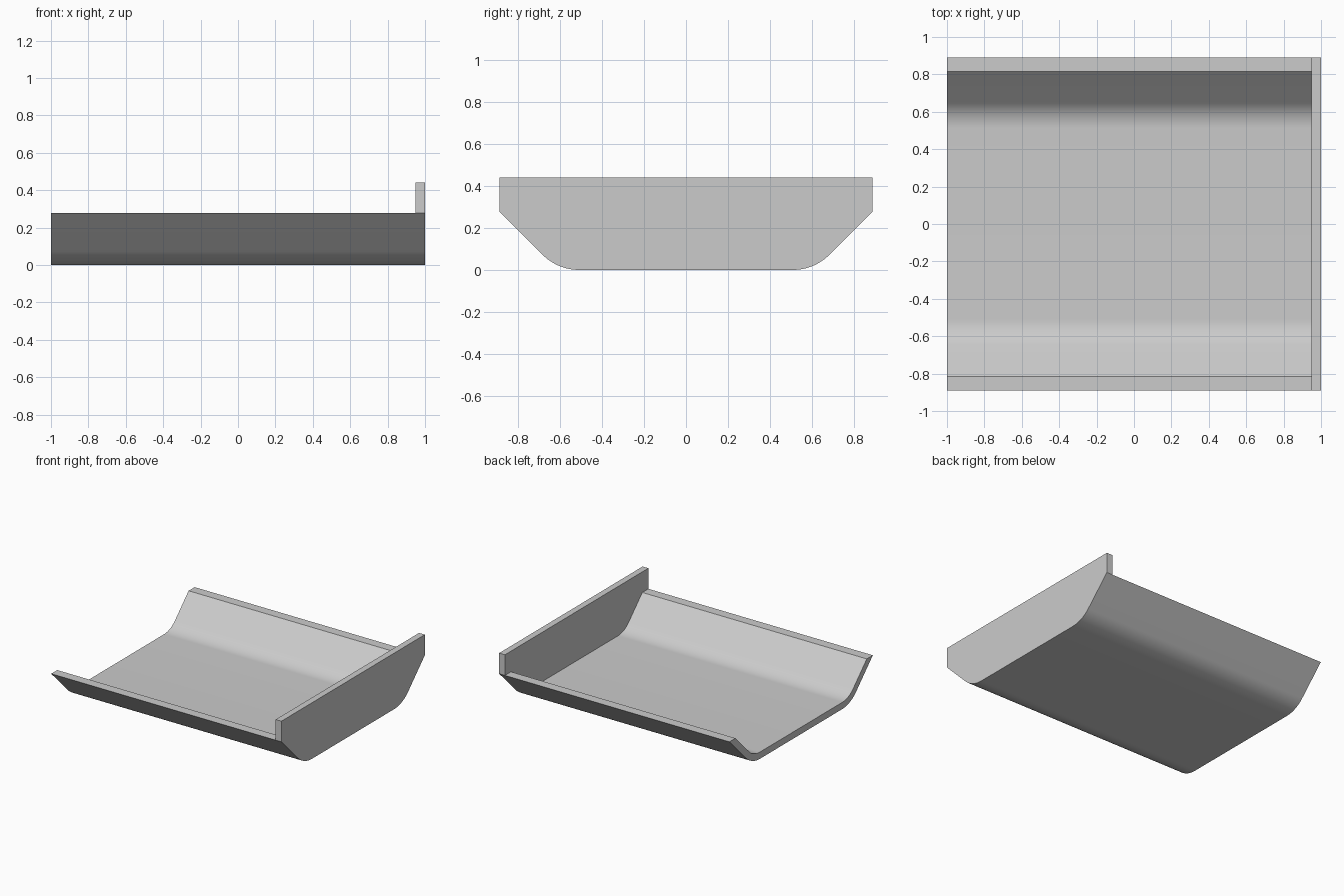
import bpy, bmesh, math

if "Cube" in bpy.data.objects:
    bpy.data.objects.remove(bpy.data.objects["Cube"])

HALF_Y, RIM_Z, TOP_Z = 0.89, 0.278, 0.44
THICK, RADIUS, STEPS = 0.053, 0.245, 12
BACK, SEAM, END = -1.0, 0.95, 1.0

# Plain grey
grey = bpy.data.materials.new("light_grey")
grey.use_nodes = True
colour = (0.6, 0.6, 0.6, 1)
grey.diffuse_color = colour
grey.node_tree.nodes["Principled BSDF"].inputs["Base Color"].default_value = colour


def section(offset):
    """Channel section with 45 degree sides, offset inward from the outside."""
    centre = HALF_Y - RIM_Z - RADIUS * math.tan(math.pi / 8)
    r = RADIUS - offset
    half = []
    for i in range(STEPS + 1):
        a = math.pi / 4 * i / STEPS
        half.append((centre + r * math.sin(a), RADIUS - r * math.cos(a)))
    half.append((HALF_Y - offset * math.sqrt(2), RIM_Z))
    return [(-y, z) for y, z in reversed(half)] + half


bm = bmesh.new()


def row(points, x):
    return [bm.verts.new((x, y, z)) for y, z in points]


def strip(a, b):
    for i in range(len(a) - 1):
        bm.faces.new((a[i], a[i + 1], b[i + 1], b[i]))


outer, inner = section(0), section(THICK)
top = [(HALF_Y, TOP_Z), (-HALF_Y, TOP_Z)]
out_back, out_seam, out_end = (row(outer, x) for x in (BACK, SEAM, END))
in_back, in_seam = row(inner, BACK), row(inner, SEAM)
top_seam, top_end = row(top, SEAM), row(top, END)

# Channel: outside, inside, open end and rims
strip(out_back, out_seam)
strip(out_seam, out_end)
strip(in_back, in_seam)
strip(out_back, in_back)
for i in (0, -1):
    bm.faces.new((out_back[i], out_seam[i], in_seam[i], in_back[i]))

# End panel: outer face, inner face and upper edges
bm.faces.new(out_end + top_end)
bm.faces.new([out_seam[0]] + in_seam + [out_seam[-1]] + top_seam)
strip([out_seam[-1]] + top_seam + [out_seam[0]],
      [out_end[-1]] + top_end + [out_end[0]])

bmesh.ops.recalc_face_normals(bm, faces=bm.faces)
mesh = bpy.data.meshes.new("tray_with_end_panel")
bm.to_mesh(mesh)
bm.free()
mesh.materials.append(grey)
tray = bpy.data.objects.new("tray_with_end_panel", mesh)
bpy.context.collection.objects.link(tray)

bpy.context.view_layer.objects.active = tray
tray.select_set(True)
bpy.ops.object.shade_smooth_by_angle(angle=math.radians(30))
